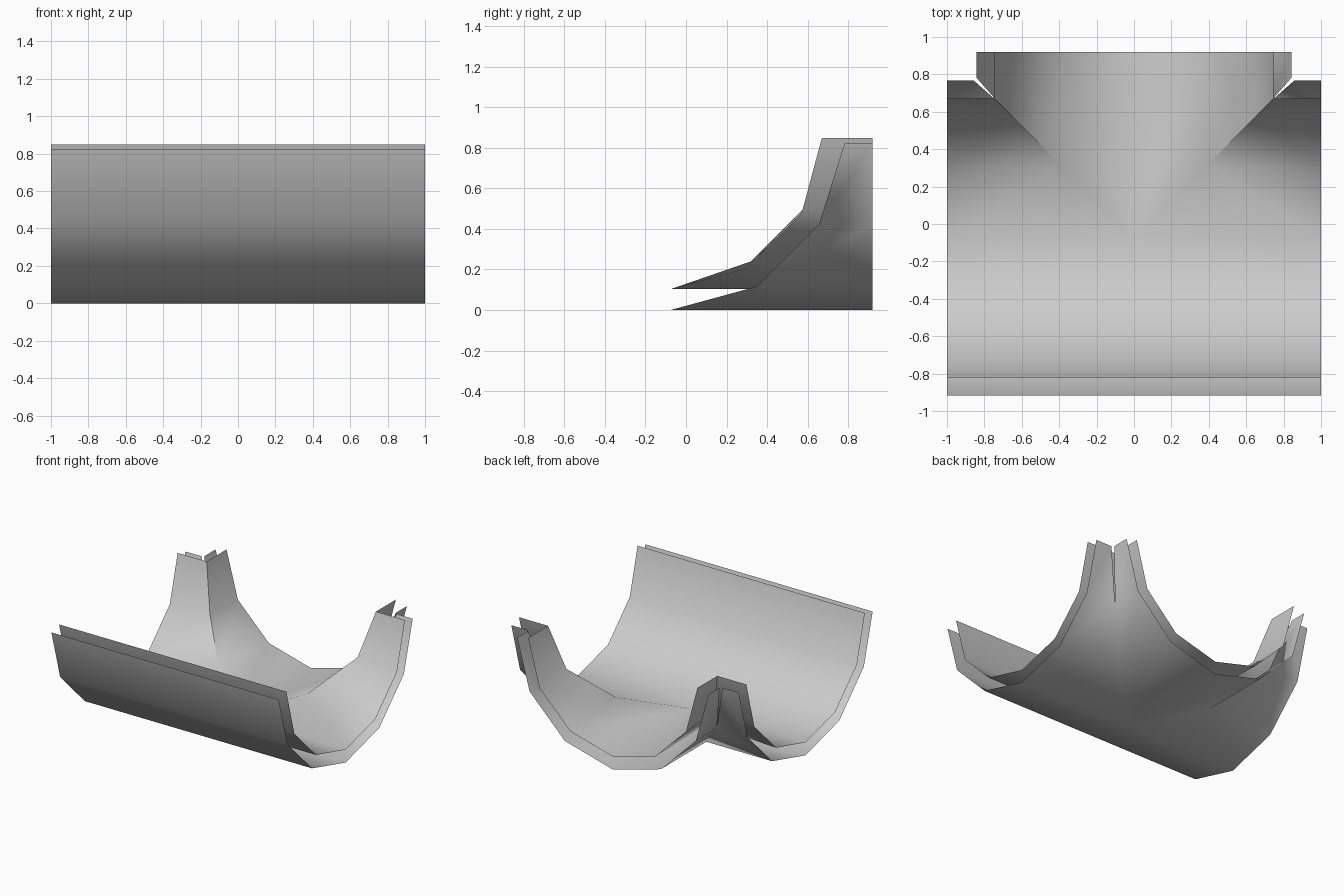
import bpy, bmesh, math

if "Cube" in bpy.data.objects:
    bpy.data.objects.remove(bpy.data.objects["Cube"])

YC = -0.075       # axis of the main channel
Y_END = 0.92      # open end of the branch channel

# Half profiles (offset from axis, height), 12-sided half pipe
inner = [(0.745 * math.sin(math.radians(a)), 0.848 - 0.745 * math.cos(math.radians(a)))
         for a in (0, 30, 60, 90)]
outer = [(0, 0), (0.4225, 0.115), (0.732, 0.425), (0.842, 0.822)]

# Corner seam where the branch meets the main channel
inner_seam = [inner[0], (0.394, 0.239), (0.65, 0.495), inner[3]]


def channel_shell(name, prof, seam, up, gap):
    """Open T-shaped half-pipe surface, with an optional slit at the seam top."""
    bm = bmesh.new()

    def quad(pts):
        unique = []
        for p in pts:
            if p not in unique:
                unique.append(p)
        f = bm.faces.new([bm.verts.new(p) for p in unique])
        f.normal_update()
        if (f.normal.z > 0) != up:
            f.normal_flip()

    for s in (1, -1):
        for k in range(3):
            (a, za), (b, zb) = prof[k], prof[k + 1]
            (m, zm), (n, zn) = seam[k], seam[k + 1]
            g = gap if k == 2 else 0
            # front wall of the main channel
            quad([(0, YC - a, za), (s, YC - a, za), (s, YC - b, zb), (0, YC - b, zb)])
            # back wall of the main channel up to the seam
            quad([(s, YC + a, za), (s, YC + b, zb), (s * (n + g), YC + n, zn), (s * m, YC + m, zm)])
            # branch wall from the seam to its open end
            quad([(s * m, YC + m, zm), (s * n, YC + n + g, zn), (s * b, Y_END, zb), (s * a, Y_END, za)])

    bmesh.ops.remove_doubles(bm, verts=bm.verts, dist=0.001)
    mesh = bpy.data.meshes.new(name)
    bm.to_mesh(mesh)
    bm.free()
    ob = bpy.data.objects.new(name, mesh)
    bpy.context.collection.objects.link(ob)
    bpy.ops.object.select_all(action='DESELECT')
    ob.select_set(True)
    bpy.context.view_layer.objects.active = ob
    bpy.ops.object.shade_smooth_by_angle(angle=math.radians(62))


channel_shell("inner_channel", inner, inner_seam, True, 0)
channel_shell("outer_channel", outer, outer, False, 0.015)
